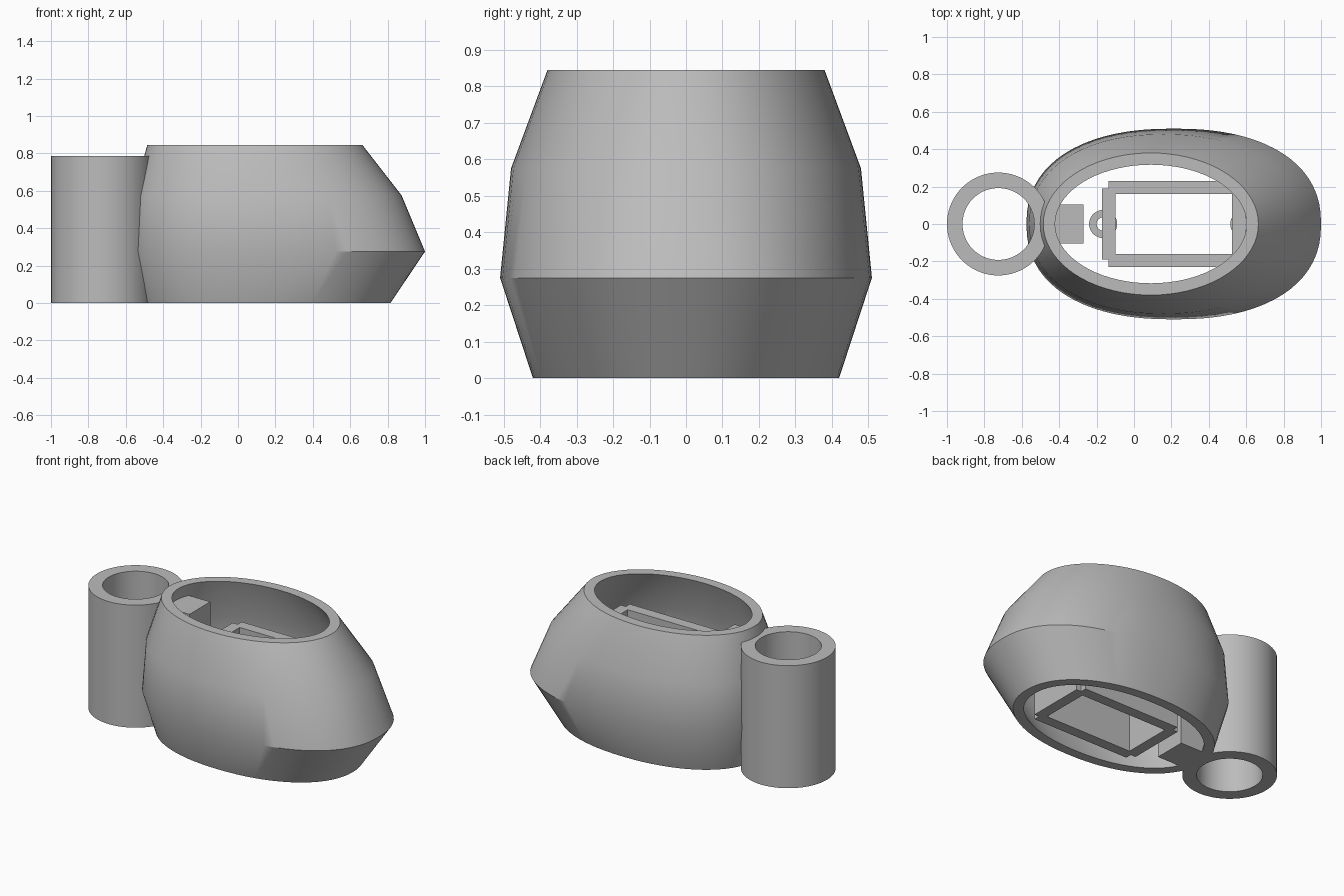
import bpy
import bmesh
from math import cos, sin, tau, radians

old = bpy.data.objects.get("Cube")
if old:
    bpy.data.objects.remove(old, do_unlink=True)

grey = bpy.data.materials.new("plain grey")
grey.use_nodes = True
colour = (0.5, 0.5, 0.5, 1)
grey.diffuse_color = colour
grey.node_tree.nodes["Principled BSDF"].inputs["Base Color"].default_value = colour


def finish(bm, name):
    bmesh.ops.recalc_face_normals(bm, faces=bm.faces)
    mesh = bpy.data.meshes.new(name)
    bm.to_mesh(mesh)
    bm.free()
    mesh.materials.append(grey)
    obj = bpy.data.objects.new(name, mesh)
    bpy.context.collection.objects.link(obj)
    return obj


def smooth(obj):
    bpy.ops.object.select_all(action="DESELECT")
    obj.select_set(True)
    bpy.context.view_layer.objects.active = obj
    bpy.ops.object.shade_smooth_by_angle(angle=radians(30))


def power(v, p):
    return (1 if v >= 0 else -1) * abs(v) ** (2 / p)


def ring(bm, x_min, x_max, half_y, z, p=2.0, count=72):
    """One rounded cross-section; p above 2 makes it squarer."""
    mid, half_x = (x_min + x_max) / 2, (x_max - x_min) / 2
    return [bm.verts.new((mid + half_x * power(cos(tau * i / count), p),
                          half_y * power(sin(tau * i / count), p), z))
            for i in range(count)]


def closed_loft(name, sections):
    """Skin the sections in order and join the last to the first."""
    bm = bmesh.new()
    rings = [ring(bm, *s) for s in sections]
    for a, b in zip(rings, rings[1:] + rings[:1]):
        n = len(a)
        for i in range(n):
            j = (i + 1) % n
            bm.faces.new((a[i], a[j], b[j], b[i]))
    obj = finish(bm, name)
    smooth(obj)


def tube(name, x, outer, inner, z0, z1):
    closed_loft(name, [(x - r, x + r, r, z) for r, z in
                       ((outer, z0), (outer, z1), (inner, z1), (inner, z0))])


def box(name, x0, x1, y0, y1, z0, z1):
    bm = bmesh.new()
    bmesh.ops.create_cube(bm, size=1)
    for v in bm.verts:
        v.co = (x1 if v.co.x > 0 else x0,
                y1 if v.co.y > 0 else y0,
                z1 if v.co.z > 0 else z0)
    finish(bm, name)


# Hollow shell, open at top and bottom
WALL = 0.063
outer = [(-0.51, 0.815, 0.42, 0, 2.15),
         (-0.575, 1.0, 0.51, 0.275, 2.3),
         (-0.56, 0.875, 0.48, 0.575, 2.2),
         (-0.485, 0.665, 0.38, 0.845, 2.0)]
inner = [(a + WALL, b - WALL, h - WALL, z, p) for a, b, h, z, p in reversed(outer)]
closed_loft("shell", outer + inner)

# Upright tube at the side
tube("side_tube", -0.725, 0.275, 0.192, 0, 0.785)

# Block against the inside wall
box("inner_block", -0.5, -0.27, -0.105, 0.105, 0, 0.76)

# Rectangular frame with notched corners, and a post in each end
FRAME_TOP = 0.62
MID = 0.2125
for side, label in ((-1, "right"), (1, "left")):
    ys = sorted((side * 0.16, side * 0.23))
    box(f"frame_{label}_rail", MID - 0.3475, MID + 0.3475, *ys, 0, FRAME_TOP)
    xs = sorted((MID + side * 0.3125, MID + side * 0.3825))
    box(f"frame_{label}_end", *xs, -0.19, 0.19, 0, FRAME_TOP)
    tube(f"frame_{label}_post", MID + side * 0.3775, 0.075, 0.035, 0.15, 0.55)
